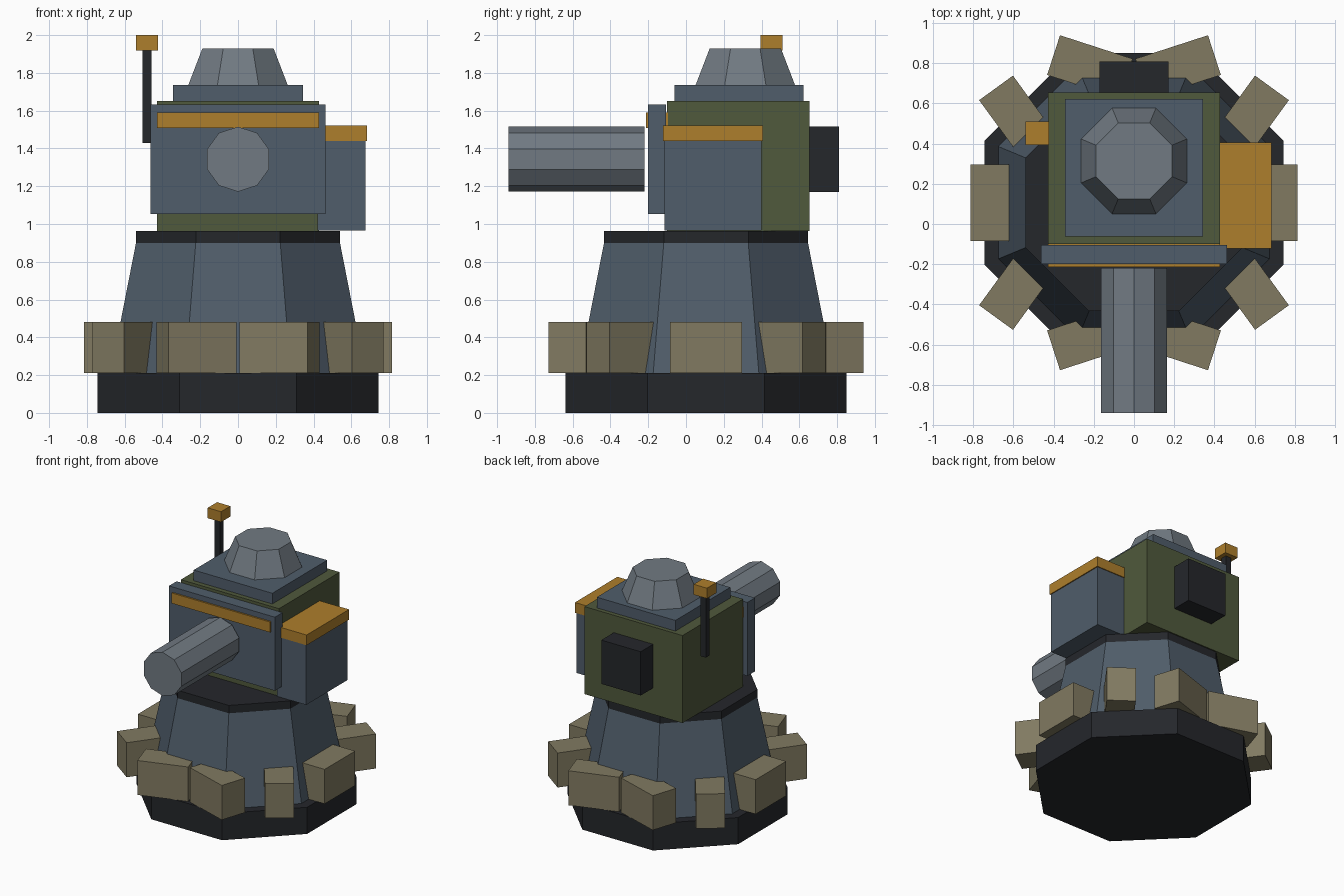
import bpy, bmesh
from math import cos, sin, pi, radians
from mathutils import Matrix

if "Cube" in bpy.data.objects:
    bpy.data.objects.remove(bpy.data.objects["Cube"])

def material(name, rgb):
    m = bpy.data.materials.new(name)
    m.diffuse_color = (*rgb, 1)
    m.use_nodes = True
    m.node_tree.nodes["Principled BSDF"].inputs["Base Color"].default_value = m.diffuse_color
    return m

DARK = material("dark", (0.018, 0.020, 0.024))
BLUE = material("blue_grey", (0.080, 0.110, 0.145))
GREEN = material("olive", (0.080, 0.100, 0.045))
SAND = material("sandbag", (0.220, 0.195, 0.120))
METAL = material("metal", (0.165, 0.195, 0.225))
ORANGE = material("orange", (0.42, 0.21, 0.025))

def finish(name, bm, mat, matrix=Matrix()):
    me = bpy.data.meshes.new(name)
    bm.to_mesh(me)
    bm.free()
    me.materials.append(mat)
    ob = bpy.data.objects.new(name, me)
    ob.matrix_world = matrix
    bpy.context.collection.objects.link(ob)
    return ob

def box(name, x, y, z, mat):
    """Axis-aligned box from (min, max) ranges."""
    bm = bmesh.new()
    size = [r[1] - r[0] for r in (x, y, z)]
    mid = [(r[0] + r[1]) / 2 for r in (x, y, z)]
    bmesh.ops.create_cube(bm, size=1, matrix=Matrix.Diagonal((*size, 1)))
    return finish(name, bm, mat, Matrix.Translation(mid))

def prism(name, sides, r0, r1, length, start, mat, matrix=Matrix()):
    """Capped n-gon frustum along local z; start = angle of first corner."""
    bm = bmesh.new()
    rings = [[bm.verts.new((r * cos(start + 2 * pi * i / sides),
                            r * sin(start + 2 * pi * i / sides), z))
              for i in range(sides)] for r, z in ((r0, 0), (r1, length))]
    bm.faces.new(rings[0][::-1])
    bm.faces.new(rings[1])
    for i in range(sides):
        j = (i + 1) % sides
        bm.faces.new((rings[0][i], rings[0][j], rings[1][j], rings[1][i]))
    return finish(name, bm, mat, matrix)

def octagon(name, half0, half1, y, z0, z1, mat):
    """Flat-fronted octagonal frustum given by its half widths."""
    k = 1 / cos(pi / 8)
    return prism(name, 8, half0 * k, half1 * k, z1 - z0, pi / 8, mat,
                 Matrix.Translation((0, y, z0)))

# Pedestal
CY = 0.106
octagon("base_slab", 0.745, 0.745, CY, 0, 0.21, DARK)
octagon("pedestal", 0.675, 0.54, CY, 0.21, 0.90, BLUE)
octagon("turret_ring", 0.54, 0.54, CY, 0.90, 0.962, DARK)

# Ring of sandbags, each turned against its position angle
for i in range(10):
    a = radians(36 * i)
    bag = box(f"sandbag_{i + 1}", (-0.104, 0.104), (-0.19, 0.19), (0.21, 0.482), SAND)
    bag.matrix_world = (Matrix.Translation((0.711 * cos(a), CY + 0.711 * sin(a), 0.346))
                        @ Matrix.Rotation(-a, 4, 'Z'))

# Turret housing and armour
box("turret_body", (-0.428, 0.428), (-0.10, 0.655), (0.962, 1.652), GREEN)
box("front_plate", (-0.462, 0.462), (-0.20, -0.105), (1.052, 1.632), BLUE)
box("front_stripe", (-0.429, 0.429), (-0.213, -0.095), (1.508, 1.59), ORANGE)
box("rear_vent", (-0.172, 0.172), (0.60, 0.81), (1.17, 1.515), DARK)

# Side ammunition box
box("ammo_box", (0.42, 0.676), (-0.115, 0.40), (0.965, 1.44), BLUE)
box("ammo_lid", (0.42, 0.684), (-0.122, 0.407), (1.44, 1.521), ORANGE)

# Roof and hatch
box("roof_plate", (-0.343, 0.343), (-0.062, 0.622), (1.652, 1.736), BLUE)
octagon("hatch", 0.263, 0.189, 0.314, 1.736, 1.928, METAL)

# Ten-sided gun barrel pointing forward
prism("gun_barrel", 10, 0.172, 0.172, 0.721, pi / 2, METAL,
      Matrix.Translation((0, -0.219, 1.343)) @ Matrix.Rotation(pi / 2, 4, 'X'))

# Antenna
box("antenna_mast", (-0.506, -0.458), (0.428, 0.476), (1.43, 1.92), DARK)
box("antenna_cap", (-0.54, -0.424), (0.394, 0.51), (1.918, 2.0), ORANGE)
